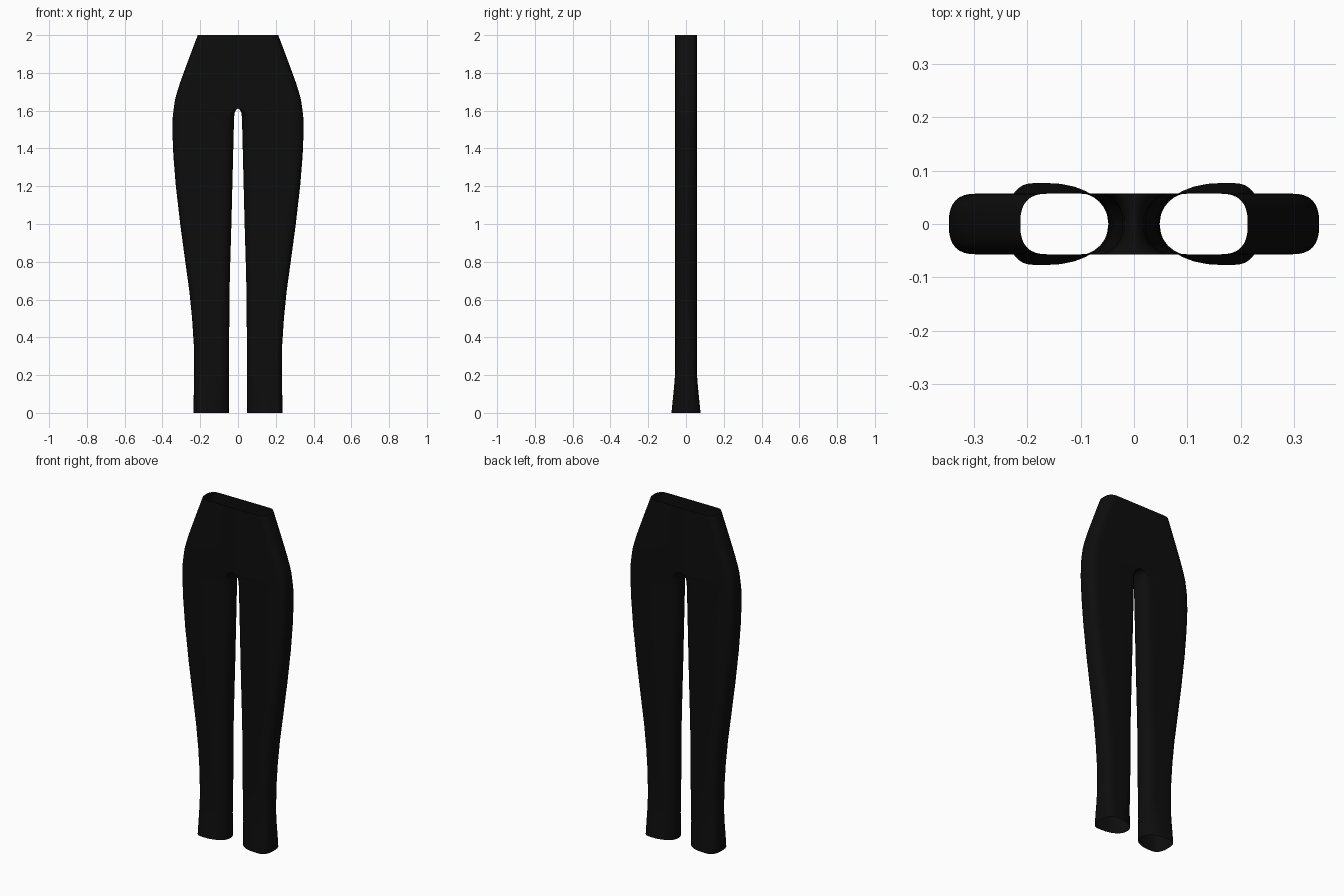
import bpy
import bmesh
import math

cube = bpy.data.objects.get("Cube")
if cube:
    bpy.data.objects.remove(cube, do_unlink=True)

CORNER_STEPS = 16
INNER_STEPS = 14

# Leg rows: height, inner x, outer x, half depth, inner rounding width
LEG_ROWS = [
    (0, .048, .236, .077, .12),
    (.07, .048, .235, .070, .10),
    (.14, .048, .233, .063, .08),
    (.22, .047, .232, .057, .055),
    (.36, .047, .234, .057, .05),
    (.5, .046, .243, .057, .05),
    (.64, .045, .257, .057, .05),
    (.8, .041, .279, .057, .05),
    (1, .035, .306, .057, .05),
    (1.2, .030, .329, .057, .05),
    (1.36, .026, .342, .057, .05),
    (1.48, .023, .347, .057, .05),
    (1.56, .021, .346, .057, .045),
    (1.59, .018, .343, .057, .03),
    (1.605, .010, .341, .057, .015),
    (1.612, 0, .340, .057, 0),
]
# Hip rows: height, outer x
HIP_ROWS = [(1.66, .333), (1.7, .322), (1.75, .306), (1.8, .288), (1.9, .251), (2, .213)]
HIP_DEPTH = LEG_ROWS[-1][3]


def rounded_end(center, reach, depth, power, steps):
    """Half superellipse from front to back, bulging towards reach."""
    points = []
    for i in range(steps + 1):
        angle = math.pi * (i / steps - 0.5)
        c, s = max(math.cos(angle), 0), math.sin(angle)
        x = center + reach * c ** (2 / power)
        y = depth * math.copysign(abs(s) ** (2 / power), s)
        points.append((x, y))
    return points


def outer_side(start, outer, depth):
    """Front seam, rounded outer side, back seam."""
    reach = 0.055
    side = rounded_end(outer - reach, reach, depth, 2.7, CORNER_STEPS)
    return [(start, -depth)] + side + [(start, depth)]


def inner_side(inner, depth, width):
    """Rounded inner side from back to front, without its end points."""
    side = rounded_end(inner + width, -width, depth, 2.2, INNER_STEPS)
    return side[-2:0:-1]


def bridge(bm, lower, upper, closed):
    count = len(upper)
    for i in range(count if closed else count - 1):
        j = (i + 1) % count
        bm.faces.new((lower[i], lower[j], upper[j], upper[i]))


bm = bmesh.new()


def add_ring(points, z):
    return [bm.verts.new((x, y, z)) for x, y in points]


# Left leg, closing into the crotch arch
previous = None
for z, inner, outer, depth, width in LEG_ROWS:
    points = outer_side(inner + width, outer, depth) + inner_side(inner, depth, width)
    ring = add_ring(points, z)
    if previous:
        bridge(bm, previous, ring, True)
    previous = ring

# Left half of the hips, open at the waist
previous = previous[:CORNER_STEPS + 3]
for z, outer in HIP_ROWS:
    ring = add_ring(outer_side(0, outer, HIP_DEPTH), z)
    bridge(bm, previous, ring, False)
    previous = ring

mesh = bpy.data.meshes.new("trousers")
bm.to_mesh(mesh)
bm.free()

# Black cloth
cloth = bpy.data.materials.new("black cloth")
cloth.use_nodes = True
color = (0.004, 0.004, 0.004, 1)
cloth.diffuse_color = color
cloth.node_tree.nodes["Principled BSDF"].inputs["Base Color"].default_value = color
mesh.materials.append(cloth)

trousers = bpy.data.objects.new("trousers", mesh)
bpy.context.collection.objects.link(trousers)

# Right half
mirror = trousers.modifiers.new("mirror", "MIRROR")
mirror.use_axis[0] = True
mirror.merge_threshold = 0.0005

bpy.ops.object.select_all(action="DESELECT")
trousers.select_set(True)
bpy.context.view_layer.objects.active = trousers
bpy.ops.object.shade_smooth_by_angle(angle=math.radians(40))
